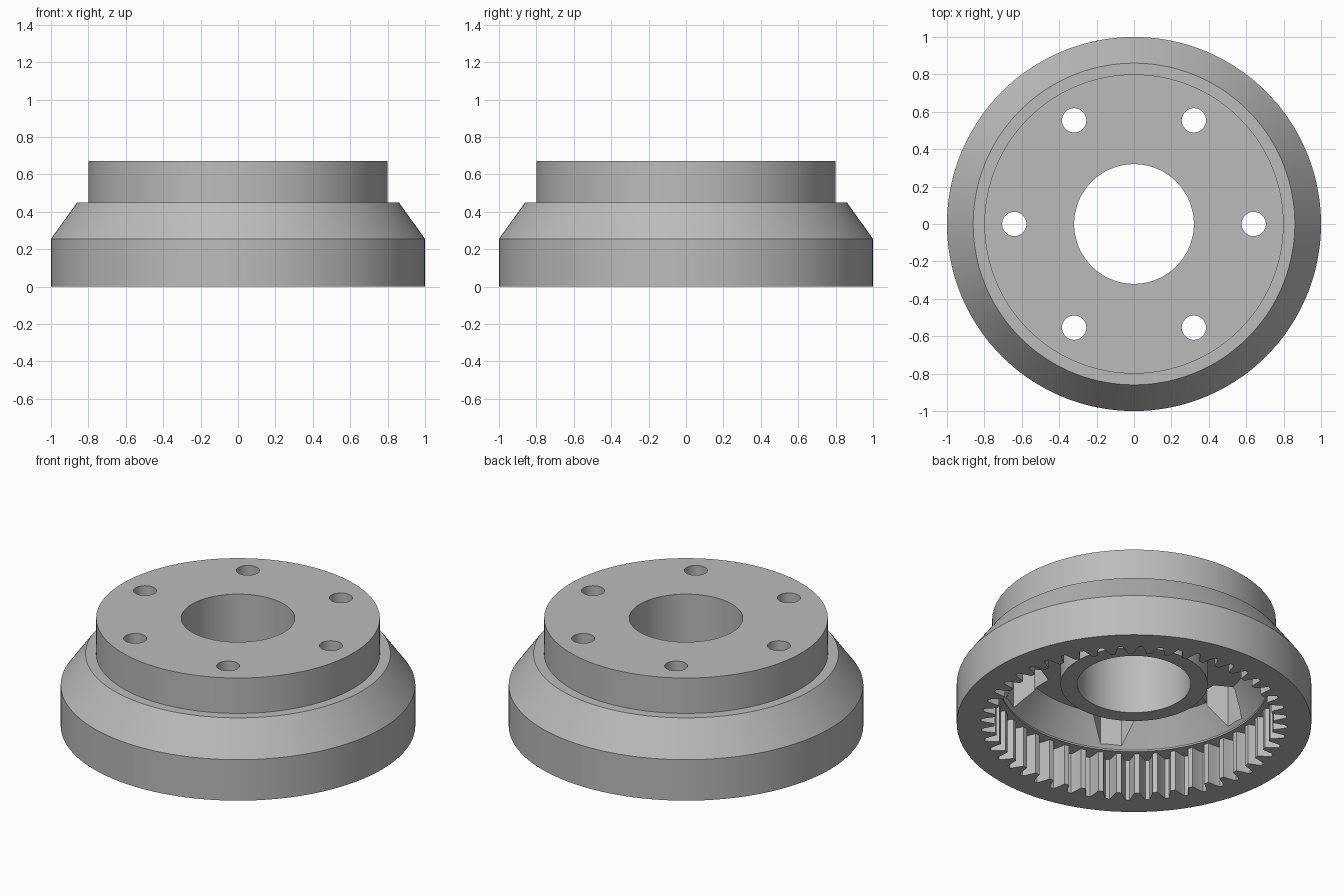
import bpy, bmesh, math
from mathutils import Matrix, Vector

if "Cube" in bpy.data.objects:
    bpy.data.objects.remove(bpy.data.objects["Cube"], do_unlink=True)

TAU = 2 * math.pi
SIDES = 144          # segments of the turned surfaces
TEETH = 48
BOLTS = 6
BOLT_CIRCLE = 0.64
GEAR_TOP = 0.255

steel = bpy.data.materials.new("grey steel")
steel.use_nodes = True
GREY = (0.5, 0.5, 0.5, 1)
steel.diffuse_color = GREY
steel.node_tree.nodes["Principled BSDF"].inputs["Base Color"].default_value = GREY


def finish(bm, name):
    bmesh.ops.recalc_face_normals(bm, faces=bm.faces)
    mesh = bpy.data.meshes.new(name)
    bm.to_mesh(mesh)
    bm.free()
    obj = bpy.data.objects.new(name, mesh)
    bpy.context.collection.objects.link(obj)
    return obj


def lathe(name, profile):
    """Turn a closed (radius, height) profile around z."""
    bm = bmesh.new()
    rings = []
    for i in range(SIDES):
        turn = Matrix.Rotation(TAU * i / SIDES, 3, 'Z')
        rings.append([bm.verts.new(turn @ Vector((r, 0, z))) for r, z in profile])
    n = len(profile)
    for i in range(SIDES):
        a, b = rings[i], rings[(i + 1) % SIDES]
        for j in range(n):
            k = (j + 1) % n
            bm.faces.new((a[j], b[j], b[k], a[k]))
    return finish(bm, name)


def add_prism(bm, outline, bottom, top):
    """Extrude a closed (x, y) outline between two heights."""
    low = [bm.verts.new((x, y, bottom)) for x, y in outline]
    high = [bm.verts.new((x, y, top)) for x, y in outline]
    bm.faces.new(low)
    bm.faces.new(high)
    for i in range(len(low)):
        j = (i + 1) % len(low)
        bm.faces.new((low[i], low[j], high[j], high[i]))


def polar(r, a):
    return r * math.cos(a), r * math.sin(a)


def bolt_pattern(name, sides, radius, bottom, top, phase=0.0):
    """One prism at every bolt position."""
    bm = bmesh.new()
    for b in range(BOLTS):
        angle = TAU * b / BOLTS
        cx, cy = polar(BOLT_CIRCLE, angle)
        outline = []
        for s in range(sides):
            dx, dy = polar(radius, angle + phase + TAU * s / sides)
            outline.append((cx + dx, cy + dy))
        add_prism(bm, outline, bottom, top)
    return finish(bm, name)


def cut(obj, cutter):
    """Subtract the cutter for good and remove it."""
    cutter.hide_render = True
    mod = obj.modifiers.new("cut", 'BOOLEAN')
    mod.operation = 'DIFFERENCE'
    mod.solver = 'EXACT'
    mod.object = cutter
    deps = bpy.context.evaluated_depsgraph_get()
    mesh = bpy.data.meshes.new_from_object(obj.evaluated_get(deps))
    obj.modifiers.clear()
    obj.data = mesh
    bpy.data.objects.remove(cutter, do_unlink=True)


# Housing: hub, hollow cone, rim and mounting flange in one turned profile
housing = lathe("ring_gear_housing", [
    (0.32, 0.2), (0.415, 0.2), (0.415, 0.42), (0.64, 0.42), (0.76, 0.265),
    (0.76, 0), (1, 0), (1, 0.255), (0.86, 0.45), (0.8, 0.45),
    (0.8, 0.67), (0.32, 0.67)])

# Internal teeth: (radius, fraction of the tooth pitch), root gap in the middle
tooth = [(0.787, -0.36), (0.806, -0.30), (0.825, -0.24), (0.847, -0.17),
         (0.863, -0.10)]
tooth += [(r, -f) for r, f in reversed(tooth)]
outline = [polar(r, TAU * (t + f) / TEETH) for t in range(TEETH) for r, f in tooth]
gear_bm = bmesh.new()
add_prism(gear_bm, outline, -0.1, GEAR_TOP)
cut(housing, finish(gear_bm, "gear_cutter"))

# Hexagonal nut pockets inside, one flat facing outward
cut(housing, bolt_pattern("nut_cutter", 6, 0.12, 0.2, 0.55, TAU / 12))

# Bolt holes through the flange
cut(housing, bolt_pattern("bolt_cutter", 40, 0.065, 0.5, 0.8))

housing.data.materials.clear()
housing.data.materials.append(steel)
for face in housing.data.polygons:
    face.material_index = 0

bpy.ops.object.select_all(action='DESELECT')
housing.select_set(True)
bpy.context.view_layer.objects.active = housing
bpy.ops.object.shade_smooth_by_angle(angle=math.radians(14))
